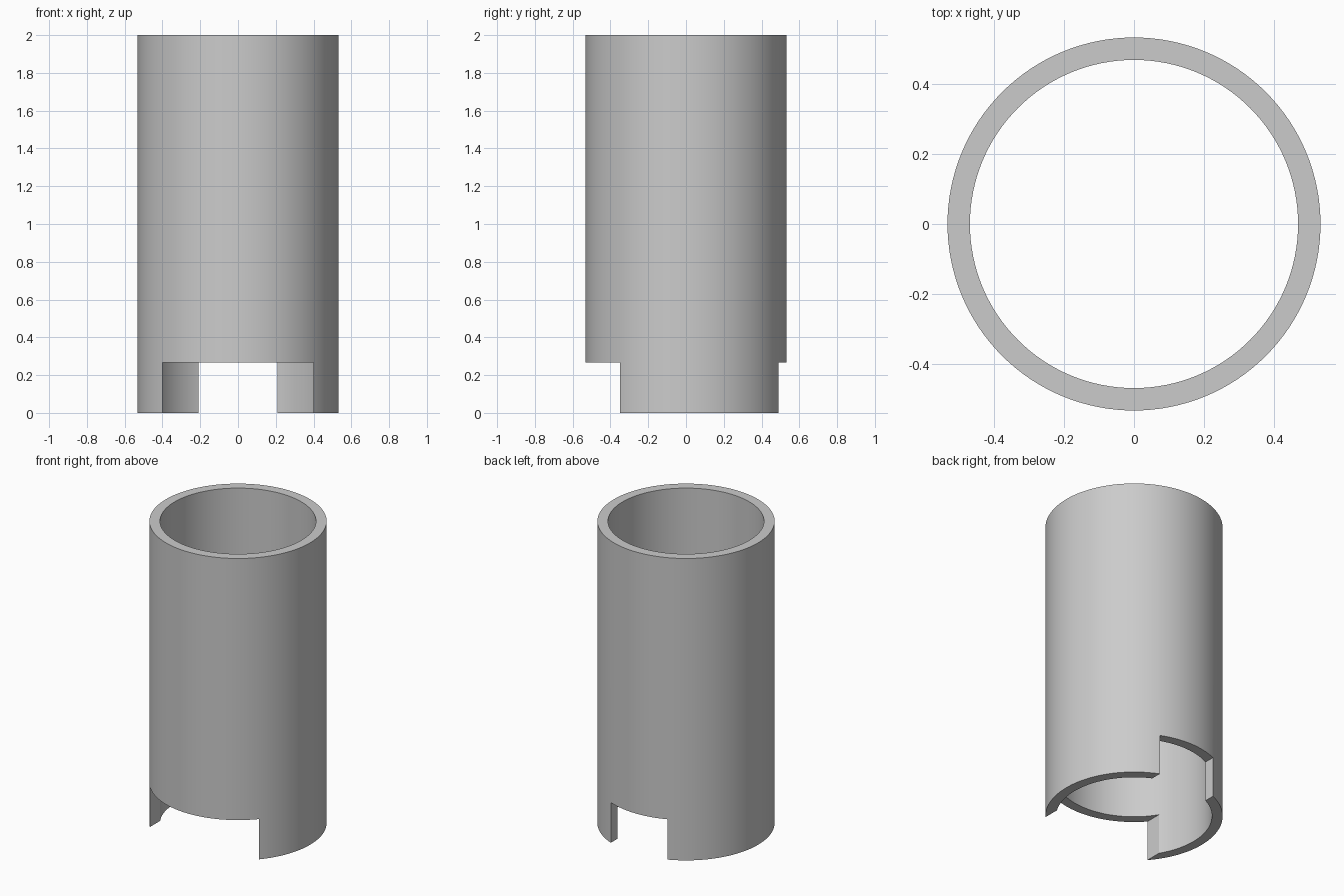
import bpy
import bmesh
import math

OUTER, INNER, HEIGHT = 0.532, 0.468, 2.0
NOTCH_HEIGHT = 0.267
SEGMENTS = 128

cube = bpy.data.objects.get("Cube")
if cube:
    bpy.data.objects.remove(cube, do_unlink=True)


def make_material(name, colour):
    mat = bpy.data.materials.new(name)
    mat.use_nodes = True
    mat.diffuse_color = colour
    mat.node_tree.nodes["Principled BSDF"].inputs["Base Color"].default_value = colour
    return mat


def make_object(name, bm):
    bmesh.ops.recalc_face_normals(bm, faces=bm.faces)
    mesh = bpy.data.meshes.new(name)
    bm.to_mesh(mesh)
    bm.free()
    obj = bpy.data.objects.new(name, mesh)
    bpy.context.collection.objects.link(obj)
    return obj


def make_tube(name):
    # Rectangular wall section swept around the vertical axis
    bm = bmesh.new()
    section = [(INNER, 0), (OUTER, 0), (OUTER, HEIGHT), (INNER, HEIGHT)]
    rings = []
    for i in range(SEGMENTS):
        a = math.tau * i / SEGMENTS
        rings.append([bm.verts.new((r * math.cos(a), r * math.sin(a), z)) for r, z in section])
    for i, ring in enumerate(rings):
        following = rings[(i + 1) % SEGMENTS]
        for j in range(4):
            k = (j + 1) % 4
            bm.faces.new((ring[j], following[j], following[k], ring[k]))
    return make_object(name, bm)


def cut_notch(target, half_width, side):
    # Straight-sided slot through one side of the wall, open at the bottom
    bm = bmesh.new()
    bmesh.ops.create_cube(bm, size=1)
    bmesh.ops.scale(bm, vec=(2 * half_width, 1, 2 * NOTCH_HEIGHT), verts=bm.verts)
    bmesh.ops.translate(bm, vec=(0, side * 0.51, 0), verts=bm.verts)
    cutter = make_object("notch_cutter", bm)
    cutter.hide_render = True
    mod = target.modifiers.new("notch", 'BOOLEAN')
    mod.operation = 'DIFFERENCE'
    mod.solver = 'EXACT'
    mod.object = cutter
    bpy.context.view_layer.objects.active = target
    bpy.ops.object.modifier_apply(modifier=mod.name)
    bpy.data.objects.remove(cutter, do_unlink=True)


# Tube with a wide front notch and a narrow back notch
tube = make_tube("notched_tube")
tube.data.materials.append(make_material("light grey", (0.6, 0.6, 0.6, 1)))
cut_notch(tube, 0.4, -1)
cut_notch(tube, 0.208, 1)

bpy.ops.object.select_all(action='DESELECT')
tube.select_set(True)
bpy.context.view_layer.objects.active = tube
bpy.ops.object.shade_smooth_by_angle(angle=math.radians(30))
